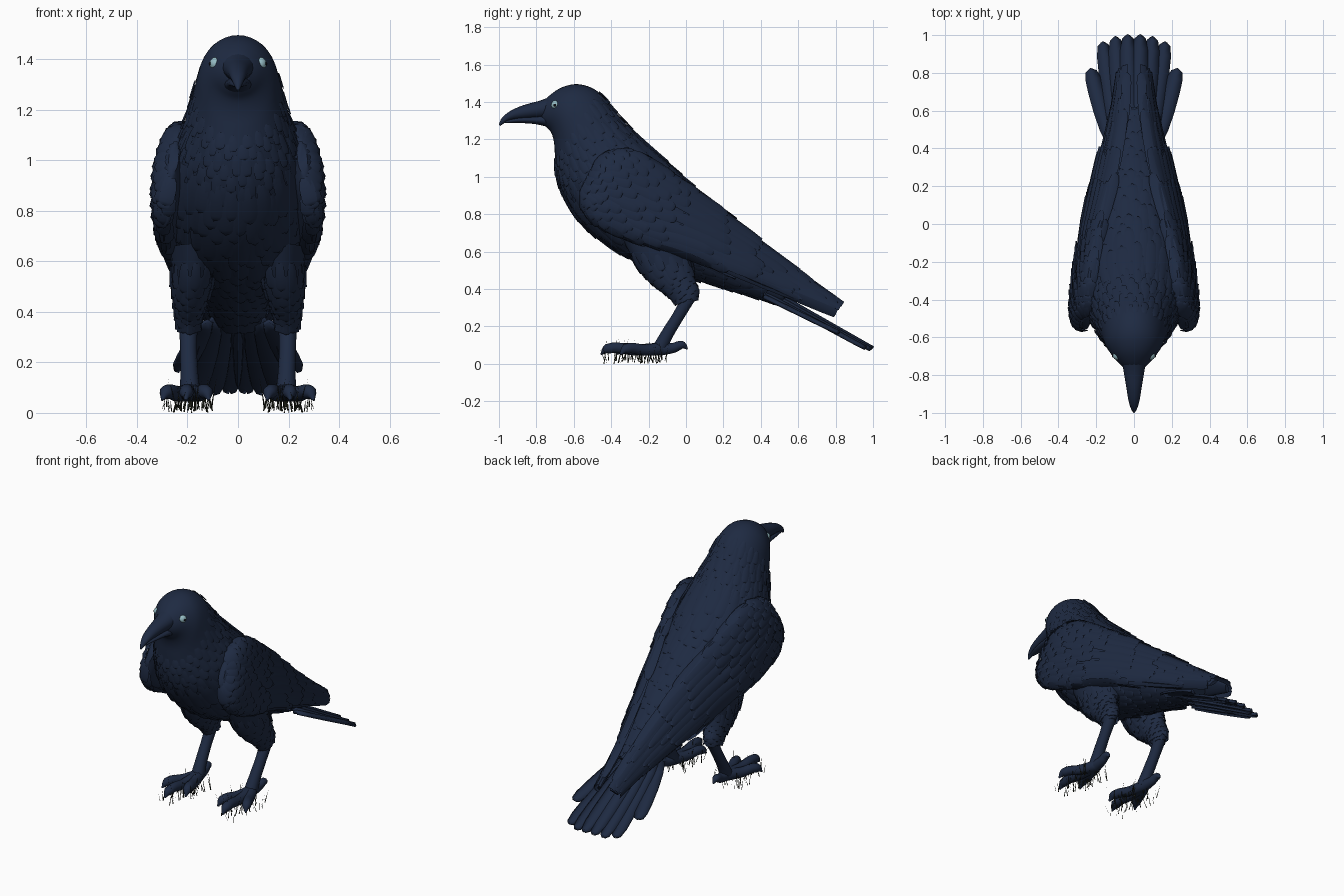
import bpy, bmesh, math, random
from mathutils import Vector

random.seed(4)
cube = bpy.data.objects.get("Cube")
if cube:
    bpy.data.objects.remove(cube, do_unlink=True)


def material(name, r, g, b):
    m = bpy.data.materials.new(name)
    m.use_nodes = True
    m.diffuse_color = (r, g, b, 1)
    bsdf = m.node_tree.nodes["Principled BSDF"]
    bsdf.inputs["Base Color"].default_value = (r, g, b, 1)
    bsdf.inputs["Roughness"].default_value = 0.7
    return m


PLUMAGE = material("blue black plumage", 0.013, 0.023, 0.054)
EYE = material("pale eye", 0.3, 0.5, 0.55)
PUPIL = material("black pupil", 0.005, 0.005, 0.008)
GRASS = material("dark dry grass", 0.018, 0.02, 0.012)


def finish(ob, mat, mirror=False, angle=50):
    """Material, smooth shading and the optional mirrored twin."""
    ob.data.materials.clear()
    ob.data.materials.append(mat)
    bpy.ops.object.select_all(action="DESELECT")
    ob.select_set(True)
    bpy.context.view_layer.objects.active = ob
    bpy.ops.object.shade_smooth_by_angle(angle=math.radians(angle))
    if mirror:
        ob.modifiers.new("other side", "MIRROR").use_mirror_merge = False
    return ob


def from_bmesh(name, bm, mat, mirror=False):
    me = bpy.data.meshes.new(name)
    bm.to_mesh(me)
    bm.free()
    ob = bpy.data.objects.new(name, me)
    bpy.context.collection.objects.link(ob)
    return finish(ob, mat, mirror)


def point(rows, t, a):
    """Point on a smooth loft; row = top y, z, bottom y, z, width, top x, bottom x."""
    last = len(rows) - 1
    f = min(max(t, 0), 0.9999) * last
    i = int(f)
    u = f - i
    near = [rows[min(max(i + k, 0), last)] for k in (-1, 0, 1, 2)]
    ty, tz, by, bz, w, tx, bx = [
        b + u * ((c - a0) + u * ((2 * a0 - 5 * b + 4 * c - d) + u * (3 * (b - c) + d - a0))) / 2
        for a0, b, c, d in zip(*near)]
    top, bottom = Vector((tx, ty, tz)), Vector((bx, by, bz))
    half = (top - bottom) / 2
    side = Vector((1, 0, 0))
    side = (side - side.project(half)).normalized()
    return (top + bottom) / 2 + half * math.cos(a) + side * w * math.sin(a)


def normal(rows, t, a):
    e = 0.01
    t = min(max(t, e), 1 - e)
    n = (point(rows, t + e, a) - point(rows, t - e, a)).cross(
        point(rows, t, a + e) - point(rows, t, a - e)).normalized()
    return n if n.dot(point(rows, t, a) - point(rows, t, a + math.pi)) > 0 else -n


def loft(name, rows, steps, sides, mirror=False):
    bm = bmesh.new()
    rings = [[bm.verts.new(point(rows, i / steps, math.tau * j / sides)) for j in range(sides)]
             for i in range(steps + 1)]
    for r, s in zip(rings, rings[1:]):
        for j in range(sides):
            k = (j + 1) % sides
            bm.faces.new((r[j], r[k], s[k], s[j]))
    bm.faces.new(rings[0])
    bm.faces.new(rings[-1])
    bmesh.ops.recalc_face_normals(bm, faces=bm.faces)
    return from_bmesh(name, bm, PLUMAGE, mirror)


SHAPE = (0.5, 0.85, 1, 1, 0.92, 0.66, 0.25)   # feather half width from root to tip
STATIONS = [0, 0.2, 0.45, 0.7, 0.87, 0.97, 1]


def feather(bm, path, n, width):
    side = (path[-1] - path[0]).cross(n).normalized() * width
    rows = [[bm.verts.new(p + side * s * k + n * width * 0.28 * (1 - abs(k))) for k in (-1, 0, 1)]
            for p, s in zip(path, SHAPE)]
    for r, s in zip(rows, rows[1:]):
        for k in (0, 1):
            bm.faces.new((r[k], r[k + 1], s[k + 1], s[k]))


def plumage(bm, rows, t0, t1, bands, a0, a1, count, length, width, lift):
    """Overlapping staggered feathers that follow a loft."""
    for i in range(bands):
        t = t0 + (t1 - t0) * i / max(bands - 1, 1)
        for j in range(count):
            a = a0 + (a1 - a0) * (j + 0.25 + 0.5 * (i % 2)) / count + random.uniform(-0.05, 0.05)
            reach = length * random.uniform(0.8, 1.2)
            path = [point(rows, t + reach * s, a) + normal(rows, t + reach * s, a) * (0.001 + lift * s)
                    for s in STATIONS]
            if (path[-1] - path[0]).length > 0.02:
                feather(bm, path, normal(rows, t + reach / 2, a), width * random.uniform(0.85, 1.1))


def tube(name, points, mirror=True):
    """Round limb; each point is x, y, z, radius."""
    cu = bpy.data.curves.new(name, "CURVE")
    cu.dimensions = "3D"
    cu.bevel_depth, cu.bevel_resolution = 1, 3
    cu.use_fill_caps = True
    cu.resolution_u = 6
    sp = cu.splines.new("BEZIER")
    sp.bezier_points.add(len(points) - 1)
    for bp, (x, y, z, r) in zip(sp.bezier_points, points):
        bp.co, bp.radius = (x, y, z), r
        bp.handle_left_type = bp.handle_right_type = "AUTO"
    ob = bpy.data.objects.new(name, cu)
    bpy.context.collection.objects.link(ob)
    bpy.ops.object.select_all(action="DESELECT")
    ob.select_set(True)
    bpy.context.view_layer.objects.active = ob
    bpy.ops.object.convert(target="MESH")
    return finish(bpy.context.object, PLUMAGE, mirror)


def central(rows):
    return [r + (0, 0) for r in rows]


# Head and body in one sweep
body = central([
    (-.77, 1.39, -.77, 1.29, .042), (-.73, 1.435, -.745, 1.265, .08), (-.66, 1.48, -.72, 1.235, .118),
    (-.57, 1.495, -.705, 1.18, .15), (-.47, 1.455, -.7, 1.1, .17), (-.37, 1.34, -.69, 1, .197),
    (-.27, 1.23, -.65, .89, .235), (-.14, 1.1, -.57, .78, .255), (0, .97, -.45, .67, .255),
    (.14, .85, -.28, .57, .24), (.26, .75, -.08, .5, .205), (.38, .64, .1, .45, .155),
    (.5, .53, .3, .39, .12), (.62, .42, .5, .33, .085)])
loft("body", body, 52, 36)
bm = bmesh.new()
plumage(bm, body, .31, .46, 6, 0, math.tau, 22, .05, .02, .005)
plumage(bm, body, .46, .9, 14, 0, math.tau, 24, .09, .032, .014)
from_bmesh("body_feathers", bm, PLUMAGE)

# Beak
loft("upper_beak", central([
    (-.72, 1.43, -.72, 1.31, .066), (-.79, 1.405, -.79, 1.313, .053), (-.87, 1.383, -.87, 1.31, .04),
    (-.94, 1.352, -.94, 1.303, .028), (-.985, 1.314, -.975, 1.285, .015),
    (-1, 1.28, -.993, 1.273, .004)]), 20, 16)
loft("lower_beak", central([
    (-.72, 1.34, -.72, 1.262, .058), (-.8, 1.325, -.8, 1.281, .045), (-.89, 1.318, -.89, 1.288, .032),
    (-.97, 1.3, -.97, 1.287, .012)]), 12, 16)

# Eyes
for name, x, y, r, mat in (("eyes", .087, -.695, .026, EYE), ("pupils", .108, -.7, .008, PUPIL)):
    bpy.ops.mesh.primitive_uv_sphere_add(segments=16, ring_count=10, radius=r)
    ob = bpy.context.object
    ob.name = name
    for v in ob.data.vertices:
        v.co += Vector((x, y, 1.383))
    finish(ob, mat, True)

# Folded wings with coverts, secondaries and primaries
wing = [
    (-.5, 1.06, -.56, .95, .02, .25, .26), (-.41, 1.12, -.54, .83, .05, .24, .285),
    (-.26, 1.12, -.45, .74, .056, .22, .295), (-.05, .985, -.25, .66, .05, .18, .285),
    (.15, .84, 0, .59, .04, .125, .25), (.35, .68, .25, .49, .03, .08, .195),
    (.6, .485, .52, .385, .02, .045, .12), (.83, .31, .8, .275, .01, .035, .07)]
loft("wings", wing, 36, 20, True)
bm = bmesh.new()
plumage(bm, wing, .03, .38, 9, -.1, 3.4, 10, .11, .03, .017)
plumage(bm, wing, .42, .52, 2, 0, 3.4, 9, .22, .033, .021)
plumage(bm, wing, .58, .74, 3, 0, 3.3, 6, .27, .026, .017)
from_bmesh("wing_feathers", bm, PLUMAGE, True)

# Fanned tail, centre feathers on top
bm = bmesh.new()
up = Vector((0, .5, .86))
for i in range(8):
    u = (i - 3.5) / 3.5
    root = Vector((u * .12, .42, .42 - .06 * abs(u)))
    tip = Vector((u * .23, 1 - .06 * u * u - .12 * u ** 8, .085 - .02 * abs(u) + .1 * u ** 6))
    feather(bm, [root.lerp(tip, s) for s in STATIONS], up, .046)
tail = from_bmesh("tail_feathers", bm, PLUMAGE)
tail.modifiers.new("thickness", "SOLIDIFY").thickness = .014

# Feathered thighs
thigh = [
    (.02, .63, -.34, .67, .1, .17, .17), (.03, .52, -.27, .54, .08, .178, .178),
    (.035, .45, -.18, .44, .058, .188, .188), (.055, .39, -.09, .37, .042, .195, .195),
    (.045, .33, -.035, .31, .034, .195, .195)]
loft("thighs", thigh, 20, 20, True)
bm = bmesh.new()
plumage(bm, thigh, .15, .72, 7, 0, math.tau, 12, .2, .024, .012)
from_bmesh("thigh_feathers", bm, PLUMAGE, True)

# Shanks and toes with hooked claws
tube("shanks", [(.196, .025, .37, .037), (.196, -.045, .25, .033), (.193, -.1, .16, .035), (.19, -.14, .085, .04)])
for name, x, y in (("inner_toes", .125, -.34), ("middle_toes", .205, -.42), ("outer_toes", .285, -.32)):
    root, end = Vector((.19, -.13, .08)), Vector((x, y, .08))
    mid = root.lerp(end, .5)
    claw = end + (end - root).normalized() * .035
    tube(name, [(*root, .036), (mid.x, mid.y, .075, .031), (*end, .028), (claw.x, claw.y, .05, .004)])
tube("hind_toes", [(.19, -.13, .08, .036), (.195, -.07, .085, .028), (.2, -.02, .1, .023), (.2, .008, .08, .004)])

# Dry grass blades under the feet
bm = bmesh.new()
for i in range(70):
    y = random.uniform(-.45, -.1)
    spread = .11 if y > -.36 else .06
    base = Vector((.21 + random.uniform(-spread, spread * .9), y, random.uniform(0, .025)))
    lean = Vector((random.uniform(-.03, .03), random.uniform(-.03, .03), random.uniform(.05, .125)))
    across = Vector((random.uniform(-1, 1), random.uniform(-1, 1), 0)).normalized() * .003
    bm.faces.new([bm.verts.new(p) for p in (base - across, base + across, base + lean)])
from_bmesh("grass_blades", bm, GRASS, True)
